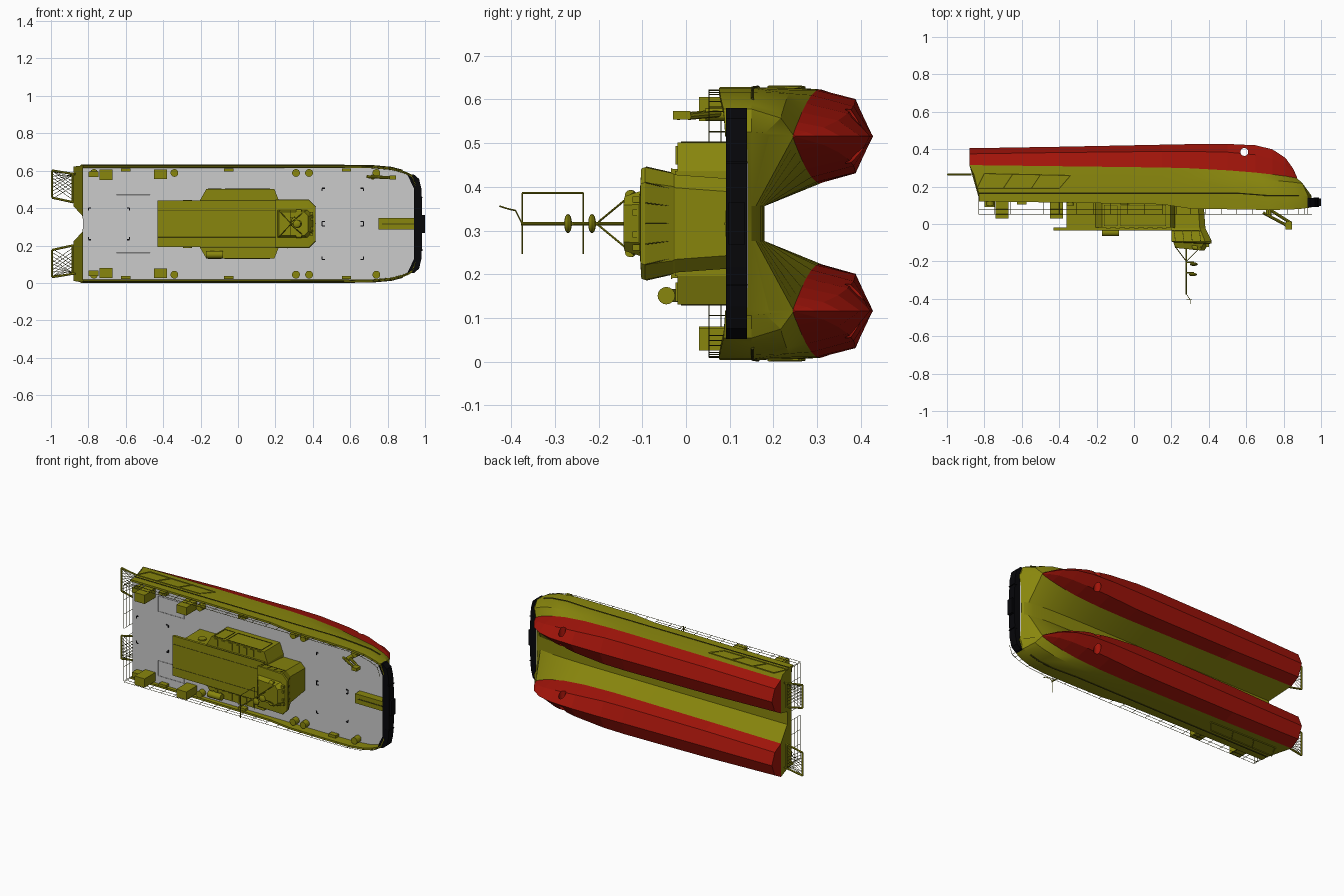
import bpy, bmesh, math
from mathutils import Vector, Matrix

if "Cube" in bpy.data.objects:
    bpy.data.objects.remove(bpy.data.objects["Cube"])

C = 0.316  # centreline height: the vessel lies on its side, deck facing -y
D = 0.14   # deck level

def mat(name, col):
    m = bpy.data.materials.new(name)
    m.diffuse_color = (*col, 1)
    m.use_nodes = True
    m.node_tree.nodes["Principled BSDF"].inputs["Base Color"].default_value = m.diffuse_color
    return m

YEL = mat("olive_yellow", (0.25, 0.24, 0.004))
DARK = mat("dark_olive", (0.06, 0.058, 0.004))
RED = mat("hull_red", (0.36, 0.007, 0.003))
BLK = mat("black_rubber", (0.002, 0.002, 0.003))

# All helpers use (x, y, b) with b measured sideways from the centreline
def finish(name, bm, m=None, mirror=False, smooth=False):
    if mirror:
        g = bmesh.ops.duplicate(bm, geom=bm.verts[:] + bm.edges[:] + bm.faces[:])["geom"]
        for v in g:
            if isinstance(v, bmesh.types.BMVert):
                v.co.z *= -1
    bmesh.ops.remove_doubles(bm, verts=bm.verts[:], dist=1e-5)
    bmesh.ops.recalc_face_normals(bm, faces=bm.faces[:])
    me = bpy.data.meshes.new(name)
    bm.to_mesh(me)
    bm.free()
    o = bpy.data.objects.new(name, me)
    o.location.z = C
    bpy.context.collection.objects.link(o)
    if m:
        me.materials.append(m)
    if smooth:
        me.shade_smooth()
        bpy.context.view_layer.objects.active = o
        o.select_set(True)
        bpy.ops.object.shade_smooth_by_angle(angle=math.radians(25))
        o.select_set(False)
    return o

def loft(name, rings, m=None, mirror=False, skip=(), smooth=False):
    bm = bmesh.new()
    vs = [[bm.verts.new(p) for p in r] for r in rings]
    n = len(rings[0])
    for a, c in zip(vs, vs[1:]):
        for i in range(n):
            if i not in skip:
                j = (i + 1) % n
                bm.faces.new((a[i], a[j], c[j], c[i]))
    bm.faces.new(vs[0])
    bm.faces.new(vs[-1])
    return finish(name, bm, m, mirror, smooth)

def prism(name, pts, y0, y1, m=None, mirror=False):
    return loft(name, [[(x, y, b) for x, b in pts] for y in (y0, y1)], m, mirror)

def boxes(name, items, m=None, mirror=False):
    bm = bmesh.new()
    for x0, x1, y0, y1, b0, b1 in items:
        M = Matrix.Translation(((x0+x1)/2, (y0+y1)/2, (b0+b1)/2)) @ Matrix.Diagonal((x1-x0, y1-y0, b1-b0, 1))
        bmesh.ops.create_cube(bm, size=1, matrix=M)
    return finish(name, bm, m, mirror)

def tubes(name, paths, r, m=YEL, mirror=False, seg=6):
    bm = bmesh.new()
    for path in paths:
        for p, q in zip(path, path[1:]):
            p, q = Vector(p), Vector(q)
            d = q - p
            M = Matrix.Translation((p+q)/2) @ d.to_track_quat('Z', 'Y').to_matrix().to_4x4()
            bmesh.ops.create_cone(bm, cap_ends=True, segments=seg, radius1=r, radius2=r, depth=d.length, matrix=M)
    return finish(name, bm, m, mirror, seg > 8)

# Stations: x, keel y, chine y, waterline y, chine half, waterline half,
#           deck x, deck half, bulwark y, tunnel x, tunnel y
ST = [
    (-.88, .405, .375, .315, .072, .105, -.83, .312, .12, -.83, .18),
    (-.40, .413, .382, .309, .082, .107, -.40, .312, .115, -.40, .18),
    (.15, .424, .388, .302, .085, .107, .15, .312, .105, .15, .18),
    (.30, .427, .388, .298, .083, .105, .30, .312, .082, .30, .18),
    (.50, .428, .384, .287, .068, .094, .55, .312, .078, .50, .18),
    (.65, .421, .370, .275, .052, .075, .72, .310, .075, .65, .178),
    (.74, .399, .348, .265, .036, .054, .82, .301, .077, .76, .175),
    (.81, .353, .315, .256, .020, .032, .88, .285, .08, .83, .17),
    (.85, .297, .277, .249, .009, .015, .91, .273, .083, .87, .165),
    (.872, .25, .248, .245, .002, .003, .93, .262, .086, .90, .16),
    (.905, 0, 0, .19, 0, .002, .95, .21, .09, .925, .15),
]
DH = .2  # demihull offset from the centreline

# Red lower hulls with bow thruster tunnels
red = loft("lower_hulls", [[(x, t, DH-h), (x, c, DH-hc), (x, k, DH), (x, c, DH+hc), (x, t, DH+h)]
                           for x, k, c, t, hc, h, *_ in ST[:10]], RED, True)
cut = tubes("thruster_cutter", [[(.59, .385, -.4), (.59, .385, .4)]], .021, BLK, seg=20)
bo = red.modifiers.new("thruster_holes", 'BOOLEAN')
bo.operation = 'DIFFERENCE'
bo.solver = 'EXACT'
bo.object = cut
bpy.context.view_layer.objects.active = red
bpy.ops.object.modifier_apply(modifier=bo.name)
bpy.data.objects.remove(cut)

# Yellow upper hull with tunnel, bulwark and bow flare; grey deck inside it
rings, deck = [], []
for x, k, c, t, hc, h, xd, bd, yb, xt, yt in ST:
    yd = min(D, yt - .015)
    f = (x + xd) / 2
    bk = (DH + h) * .35 + bd * .65
    rings.append([(xt, yt, 0), (xt, yt, .04), (x, t, DH-h), (x, t, DH+h), (f, t*.65 + .165*.35, bk),
                  (xd, .165 if x < .6 else .15, bd), (xd, yb, bd), (xd, yb, bd-.012), (xd, yd, bd-.013), (xd, yd, 0)])
    deck.append([(xd, yd-.003, bd-.013), (xd, yd-.003, 0), (xd, yd+.004, 0), (xd, yd+.004, bd-.013)])
loft("upper_hull", rings, YEL, True, skip=(9,), smooth=True)
loft("deck", deck, None, True, skip=(1,))

# Rub rail and slanted side frames near the stern
tubes("rub_rail", [[(xd, .165 if xd < .6 else .152, bd) for *_, xd, bd, yb, xt, yt in ST[:8]]], .004, DARK, True)
S = .312
tubes("side_frames", [[(-.84, .19, S), (-.40, .19, S), (-.34, .26, S-.001), (-.80, .27, S-.001), (-.84, .19, S)],
                      [(-.70, .19, S), (-.65, .265, S)], [(-.55, .19, S), (-.50, .265, S)]], .004, YEL, True)

# Black bow fender with centre pad
half = [(.905, .264), (.94, .264), (.968, .24), (.98, .19), (.985, .1), (.985, 0), (.94, 0), (.94, .19)]
prism("bow_fender", half, .092, .14, BLK, True)
boxes("fender_pads", [(.95, 1.0, .097, .135, -.048, .048)], BLK)
boxes("fender_ribs", [(.96, .988, .091, .141, b-.002, b+.002) for b in (.14,)], BLK, True)
boxes("bow_step", [(.75, .94, .09, .142, -.03, .03)], YEL)
boxes("bow_step_groove", [(.77, .94, .088, .092, -.003, .003)], DARK)

# Stern platforms: tube frames with crossed grating
Y = .265
fr = [(-.88, Y, .115), (-.994, Y, .14), (-.994, Y, .285), (-.87, Y, .265)]
tubes("stern_platform_frames", [fr, [(-.885, Y, .115), (-.885, Y, .265)]], .006, YEL, True)
grid = []
for i in range(7):
    a, b = .135 + i*.02, .13 + i*.02
    grid += [[(-.99, Y, a), (-.885, Y, min(.262, b+.07))], [(-.99, Y, min(.28, a+.07)), (-.885, Y, b)]]
tubes("stern_platform_grating", grid, .0013, DARK, True, 4)

# Deck boxes, bollards, hatches and markings
boxes("deck_lockers", [(-.74, -.67, .03, D, .235, .29), (-.45, -.38, .03, D, .24, .29),
                       (-.80, -.745, .09, D, .25, .28)], YEL, True)
tubes("bollards", [[(x, D, .272), (x, y, .272)] for x, y in
                   ((-.77, .1), (-.34, .1), (.31, .1), (.38, .1), (.74, .095))], .021, YEL, True, 14)
boxes("side_cleats", [(x-.025, x+.025, .105, D, .28, .296) for x in (-.05, .58, -.6)], YEL, True)
marks = []
for x0, x1, b in ((-.80, -.58, .085), (.45, .67, .19), (.45, .67, .012)):
    for x, s in ((x0, 1), (x1, -1)):
        marks += [(min(x, x+s*.014), max(x, x+s*.014), D-.006, D, b-.003, b+.003),
                  (x-.003, x+.003, D-.006, D, b-.014, b)]
boxes("deck_lashing_points", marks, BLK, True)
tubes("hatch_outline", [[(-.65, D-.003, .155), (-.47, D-.003, .155), (-.47, D-.003, .25), (-.65, D-.003, .25),
                         (-.65, D-.003, .155)]], .0008, None, True, 4)

# Deckhouse: long core, wide midsection, overhanging roof
boxes("deckhouse_core", [(-.36, .22, -.025, D, -.12, .12)], YEL)
prism("deckhouse_midsection", [(-.21, .115), (-.17, .185), (.195, .185), (.22, .12), (.22, -.12), (.195, -.185),
                               (-.17, -.185), (-.21, -.115)], D, -.02, YEL)
prism("deckhouse_roof", [(-.43, .125), (.2, .125), (.2, -.125), (-.43, -.125)], -.018, -.034, YEL)
tubes("roof_seams", [[(-.43, -.033, .073), (.2, -.033, .073)], [(-.2, -.033, .125), (.2, -.033, .125)]], .002, DARK, True)
boxes("side_louvres", [(-.15 + i*.05, -.125 + i*.05, -.024, -.018, .135, .178) for i in range(7)], YEL, True)
S = .186
tubes("side_panel_frames", [[(x0, y0, S), (x1, y0, S), (x1, y1, S), (x0, y1, S), (x0, y0, S)]
                            for x0, x1, y0, y1 in ((-.16, -.09, -.01, .1), (-.07, .17, -.01, .1))], .0018, DARK, True)
tubes("side_vents", [[(-.27, .03, .118), (-.27, .03, .128)]], .025, YEL, True, 16)
tubes("life_raft", [[(-.17, -.045, -.165), (-.08, -.045, -.165)]], .02, YEL, False, 16)
boxes("life_raft_cradle", [(x, x+.01, -.04, -.015, -.18, -.15) for x in (-.155, -.105)], DARK)

# Wheelhouse flaring upward, with a narrower raised roof
def plan(y, x1, b, c, x0=.2, drop=0):
    pts = [(x0, b), (x1-c, b), (x1, b-c), (x1, c-b), (x1-c, -b), (x0, -b)]
    return [(x, y + drop*(x1-x), z) for x, z in pts]
loft("wheelhouse", [plan(D, .37, .1, .03), plan(-.025, .382, .112, .03), plan(-.03, .385, .115, .03),
                    plan(-.094, .415, .129, .035), plan(-.104, .415, .126, .035, drop=.05),
                    plan(-.107, .40, .074, .03, .21, .05), plan(-.143, .375, .062, .02, .22, .1)], YEL)
win = [[(.386, -.035, b*.85), (.415, -.092, b)] for b in (-.094, -.047, 0, .047, .094)]
tubes("front_window_posts", win, .0012, DARK)
tubes("side_window_posts", [[(x, -.035, .116), (x+.006, -.092, .129)] for x in (.215, .26, .305, .35)]
      + [[(.2, -.035, .116), (.355, -.035, .116)]], .0018, DARK, True)
boxes("wheelhouse_lamps", [(.385, .4, -.122, -.105, b-.007, b+.007) for b in (.025, .055)], YEL, True)
tubes("searchlights", [[(.31, -.125, .065), (.34, -.128, .065)]], .012, YEL, True, 12)

# Mast with legs, crossbar frame, radar discs and aerial
tubes("mast_legs", [[(.22, -.12, .07), (.28, -.2, .004)], [(.36, -.12, .07), (.28, -.2, .004)]], .0025, YEL, True)
tubes("mast_pole", [[(.28, -.12, 0), (.28, -.378, 0)]], .004, YEL, seg=10)
tubes("mast_yards", [[(.28, -.375, -.07), (.28, -.375, .07), (.28, -.235, .07), (.28, -.235, -.07)],
                     [(.28, -.375, 0), (.29, -.39, .03), (.30, -.405, .033), (.30, -.427, .04)],
                     [(.28, -.405, .033), (.31, -.405, .033)]], .0018, YEL)
bm = bmesh.new()
for x, y in ((.32, -.215), (.315, -.27)):
    bmesh.ops.create_uvsphere(bm, u_segments=16, v_segments=8, radius=1,
                              matrix=Matrix.Translation((x, y, 0)) @ Matrix.Rotation(math.pi/2, 4, 'X')
                              @ Matrix.Diagonal((.022, .022, .009, 1)))
finish("radar_domes", bm, YEL, smooth=True)
tubes("radar_brackets", [[(.28, y, 0), (.32, y, 0)] for y in (-.205, -.26)], .004, YEL)

# Folded crane on the port bow
tubes("crane_boom", [[(.69, .06, .252), (.84, -.02, .245)], [(.72, .08, .252), (.84, .005, .245)]], .008, YEL, seg=8)
tubes("crane_base", [[(.72, D, .25), (.72, .045, .25)]], .014, YEL, seg=12)
boxes("crane_head", [(.81, .845, -.03, .01, .238, .258)], YEL)

# Guard rails along the sides and across the stern
rails = []
top = [(xd, yb, bd-.006) for *_, xd, bd, yb, xt, yt in ST]
rails.append([(x, .053, b) for x, y, b in top])
rails.append([(x, .08, b) for x, y, b in top[:3]])
for y in (.053, .08, .107):
    rails.append([(-.83, y, b) for b in (.30, .03)])
for p, q in zip(top, top[1:]):
    n = max(1, round((q[0]-p[0]) / .09))
    for i in range(n):
        x, y, b = Vector(p).lerp(Vector(q), i/n)
        rails.append([(x, .053, b), (x, y+.003, b)])
for b in (.03, .12, .21, .30):
    rails.append([(-.83, .053, b), (-.83, D, b)])
tubes("guard_rails", rails, .0013, DARK, True, 5)
